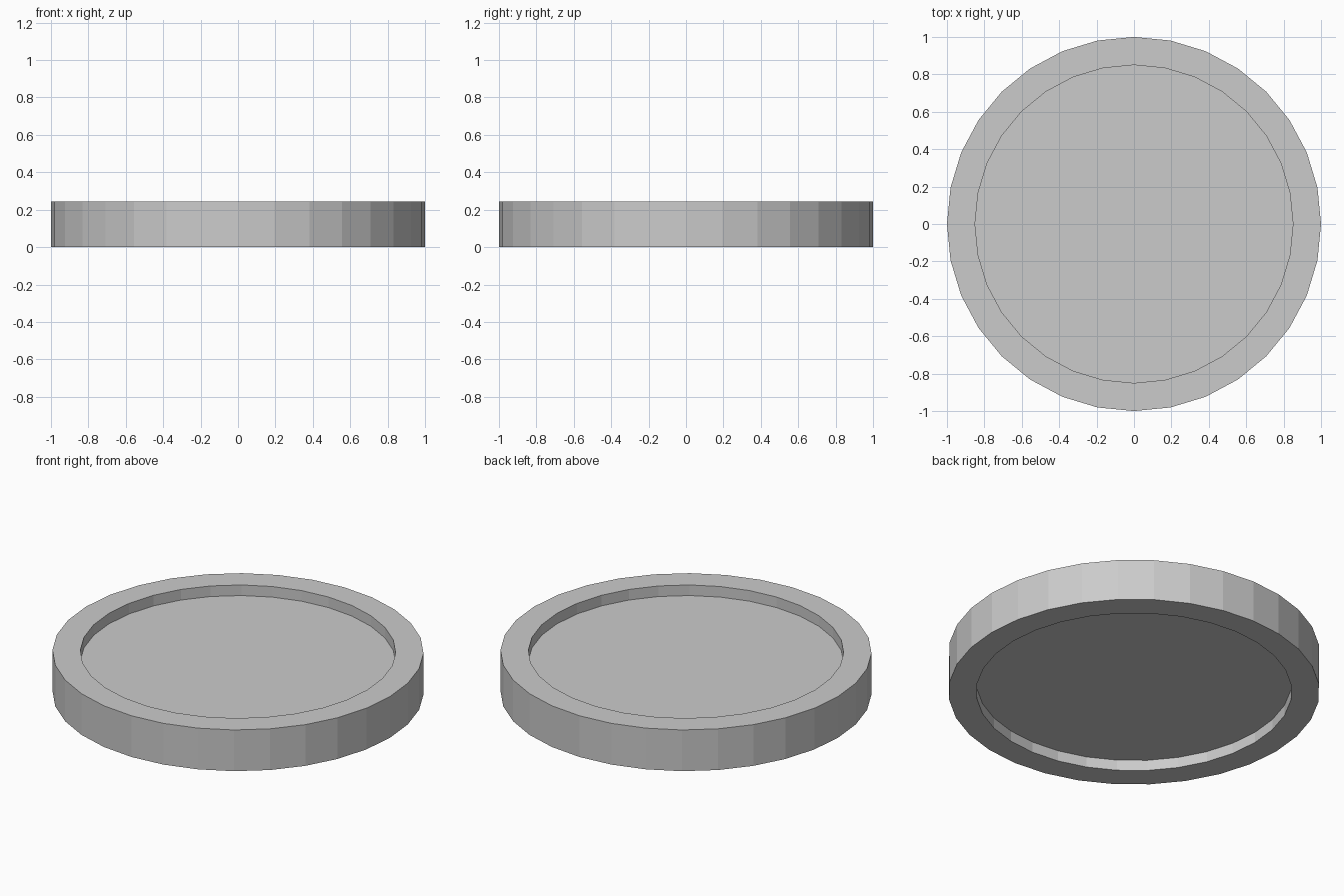
import bpy, bmesh, math

if "Cube" in bpy.data.objects:
    bpy.data.objects.remove(bpy.data.objects["Cube"])

SIDES = 32
HEIGHT = 0.245
RECESS = 0.063
R_OUT, R_IN = 1.0, 0.85


def ring(bm, r, z):
    return [bm.verts.new((r * math.cos(2 * math.pi * i / SIDES),
                          r * math.sin(2 * math.pi * i / SIDES), z))
            for i in range(SIDES)]


# Round disc with a raised rim around a sunken face on both sides
profile = [(R_IN, RECESS), (R_IN, 0), (R_OUT, 0),
           (R_OUT, HEIGHT), (R_IN, HEIGHT), (R_IN, HEIGHT - RECESS)]
bm = bmesh.new()
rings = [ring(bm, r, z) for r, z in profile]
for a, b in zip(rings, rings[1:]):
    for i in range(SIDES):
        j = (i + 1) % SIDES
        bm.faces.new((a[i], a[j], b[j], b[i]))

# Sunken faces
bm.faces.new(rings[0][::-1])
bm.faces.new(rings[-1])
bmesh.ops.recalc_face_normals(bm, faces=bm.faces[:])

mesh = bpy.data.meshes.new("rimmed_disc")
bm.to_mesh(mesh)
bm.free()
disc = bpy.data.objects.new("rimmed_disc", mesh)
bpy.context.collection.objects.link(disc)
